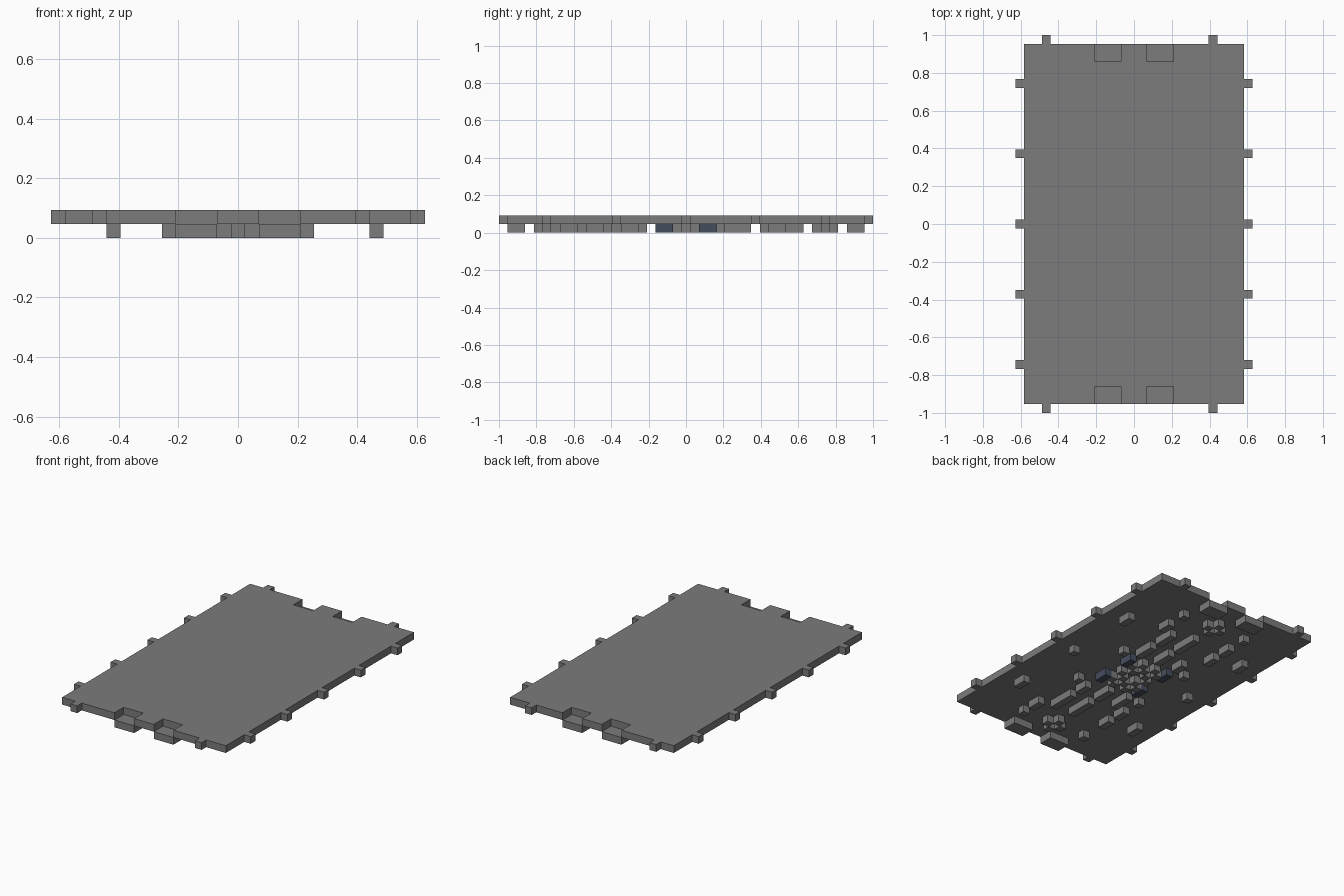
import bpy, bmesh

U = 2 / 43  # grid cell size: the whole model sits on one square grid

if "Cube" in bpy.data.objects:
    bpy.data.objects.remove(bpy.data.objects["Cube"], do_unlink=True)


def material(name, rgb):
    m = bpy.data.materials.new(name)
    m.use_nodes = True
    m.diffuse_color = (*rgb, 1)
    m.node_tree.nodes["Principled BSDF"].inputs["Base Color"].default_value = (*rgb, 1)
    return m


grey = material("mid_grey", (0.2, 0.2, 0.2))
navy = material("dark_slate_blue", (0.06, 0.075, 0.11))


def finish(bm, name, mat):
    bmesh.ops.recalc_face_normals(bm, faces=bm.faces)
    mesh = bpy.data.meshes.new(name)
    bm.to_mesh(mesh)
    bm.free()
    mesh.materials.append(mat)
    ob = bpy.data.objects.new(name, mesh)
    bpy.context.collection.objects.link(ob)


def blocks(name, cells, layer, mat=grey):
    """Boxes given as inclusive cell ranges (x0, x1, y0, y1) in one layer."""
    bm = bmesh.new()
    for x0, x1, y0, y1 in cells:
        verts = bmesh.ops.create_cube(bm, size=1)["verts"]
        for v in verts:
            v.co.x = U * ((x0 + x1) / 2 + v.co.x * (x1 - x0 + 1))
            v.co.y = U * ((y0 + y1) / 2 + v.co.y * (y1 - y0 + 1))
            v.co.z = U * (layer + 0.5 + v.co.z)
    finish(bm, name, mat)


def both_ends(cells):
    return cells + [(a, b, -d, -c) for a, b, c, d in cells]


# Plate with two notches in each end
quarter = [(12.5, 20.5), (4.5, 20.5), (4.5, 18.5), (1.5, 18.5), (1.5, 20.5)]
half = quarter + [(-x, y) for x, y in reversed(quarter)]
outline = half + [(-x, -y) for x, y in half]
bm = bmesh.new()
face = bm.faces.new([bm.verts.new((x * U, y * U, U)) for x, y in outline])
top = bmesh.ops.extrude_face_region(bm, geom=[face])["geom"]
for v in top:
    if isinstance(v, bmesh.types.BMVert):
        v.co.z += U
finish(bm, "plate", grey)

# Small tabs around the rim
blocks("side_tabs", [(x, x, y, y) for x in (-13, 13) for y in range(-16, 17, 8)], 1)
blocks("end_tabs", [(x, x, y, y) for x in (-10, 9) for y in (-21, 21)], 1)

# Blocks under the notches
blocks("notch_blocks", both_ends([(2, 4, 19, 20), (-4, -2, 19, 20)]), 0)

# Outer studs in two columns
blocks("outer_studs", [(x, x, a, b) for x in (-9, 10)
                       for a, b in ((10, 11), (0, 0), (-11, -10))], 0)

# Inner columns of studs
left = [(16, 16), (12, 13), (4, 4), (-5, -5), (-14, -13), (-16, -16)]
right = [(16, 16), (12, 13), (9, 10), (4, 4), (-5, -5), (-9, -8), (-12, -11), (-16, -16)]
blocks("left_studs", [(5, 5, a, b) for a, b in left], 0)
blocks("right_studs", [(-5, -5, a, b) for a, b in right], 0)

# Long ribs either side of the centre
blocks("centre_ribs", both_ends([(0, 0, 9, 12), (0, 0, 5, 7)]), 0)
blocks("side_ribs", [(3, 3, 5, 7), (3, 3, 9, 11), (3, 3, -7, -6), (3, 3, -12, -9),
                     (-3, -3, 5, 6), (-3, -3, -7, -5)], 0)

# Cross-shaped clusters near the ends
blocks("end_crosses", both_ends([(0, 0, 17, 17), (-1, -1, 16, 16),
                                 (1, 1, 16, 16), (0, 0, 15, 15)]), 0)

# Central chequered cluster
cluster = [(x, x, y, y) for x in range(-2, 3) for y in range(-3, 4)
           if (x + y) % 2 == 0 and (x, y) != (0, 0)]
blocks("centre_cluster", cluster, 0)

# Dark blocks at the corners of the cluster
blocks("dark_blocks", [(sx * 3, sx * 3, min(sy * 2, sy * 3), max(sy * 2, sy * 3))
                       for sx in (-1, 1) for sy in (-1, 1)], 0, navy)
